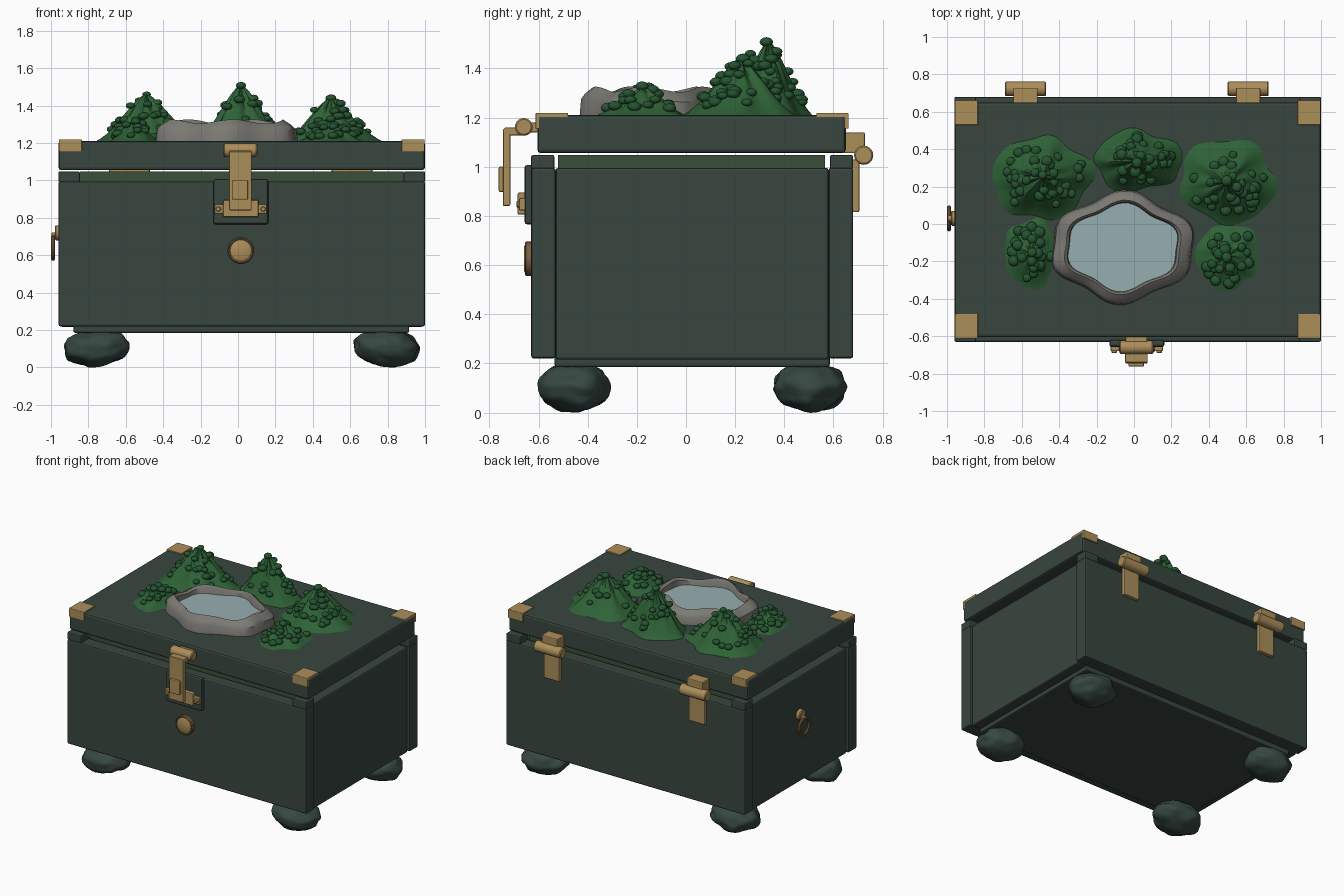
import bpy, bmesh, math, random
from mathutils import Vector, noise

if "Cube" in bpy.data.objects:
    bpy.data.objects.remove(bpy.data.objects["Cube"])

random.seed(4)


def material(name, r, g, b):
    m = bpy.data.materials.new(name)
    lin = [((c / 255 + 0.055) / 1.055) ** 2.4 for c in (r, g, b)]
    m.diffuse_color = (*lin, 1)
    m.use_nodes = True
    m.node_tree.nodes["Principled BSDF"].inputs["Base Color"].default_value = m.diffuse_color
    return m


DARK = material("dark green paint", 56, 70, 63)
FOOT = material("foot green", 54, 72, 66)
LINING = material("lining green", 58, 80, 56)
BRASS = material("brass", 172, 142, 90)
BRONZE = material("bronze", 122, 96, 60)
STONE = material("stone", 124, 122, 116)
WATER = material("water", 150, 174, 176)
HILL = material("hill green", 46, 98, 54)
BUSH = material("bush green", 36, 84, 48)


def finish(bm, name, mat, smooth=None):
    bmesh.ops.recalc_face_normals(bm, faces=bm.faces)
    me = bpy.data.meshes.new(name)
    bm.to_mesh(me)
    bm.free()
    ob = bpy.data.objects.new(name, me)
    bpy.context.collection.objects.link(ob)
    me.materials.append(mat)
    if smooth:
        bpy.ops.object.select_all(action='DESELECT')
        ob.select_set(True)
        bpy.context.view_layer.objects.active = ob
        bpy.ops.object.shade_smooth_by_angle(angle=math.radians(smooth))
    return ob


def box(name, lo, hi, mat, bevel=0.006):
    bm = bmesh.new()
    bmesh.ops.create_cube(bm, size=1)
    for v in bm.verts:
        v.co = [lo[i] + (v.co[i] + 0.5) * (hi[i] - lo[i]) for i in range(3)]
    if bevel:
        bmesh.ops.bevel(bm, geom=bm.edges[:], offset=bevel, segments=2,
                        profile=0.5, affect='EDGES')
    return finish(bm, name, mat)


def lathe(name, profile, centre, axis, mat, n=28, closed=False):
    """Spin (radius, offset along axis) pairs about an x or y axis."""
    bm = bmesh.new()
    rings = []
    for r, h in profile:
        ring = []
        for i in range(n):
            a = 2 * math.pi * i / n
            p = (h, r * math.cos(a), r * math.sin(a)) if axis == 'x' else \
                (r * math.cos(a), h, r * math.sin(a))
            ring.append(bm.verts.new(Vector(centre) + Vector(p)))
        rings.append(ring)
    pairs = list(zip(rings, rings[1:]))
    if closed:
        pairs.append((rings[-1], rings[0]))
    else:
        bm.faces.new(rings[0])
        bm.faces.new(rings[-1])
    for a, b in pairs:
        for i in range(n):
            j = (i + 1) % n
            bm.faces.new((a[i], a[j], b[j], b[i]))
    return finish(bm, name, mat, 35)


def rod(name, centre, r, half, axis, mat):
    c = min(0.006, r * 0.3)
    return lathe(name, [(r - c, -half), (r, -half + c), (r, half - c), (r - c, half)],
                 centre, axis, mat)


CX, CY = 0.02, 0.025   # chest centre

# Chest walls, floor and lining
box("front_wall", (-0.96, -0.63, 0.22), (1.0, -0.53, 0.995), DARK, 0.01)
box("back_wall", (-0.96, 0.58, 0.22), (1.0, 0.68, 0.995), DARK, 0.01)
box("left_wall", (-0.945, -0.53, 0.215), (-0.85, 0.58, 0.995), DARK, 0.01)
box("right_wall", (0.89, -0.53, 0.215), (0.985, 0.58, 0.995), DARK, 0.01)
box("floor", (-0.88, -0.535, 0.185), (0.915, 0.585, 0.26), DARK, 0.01)
box("lining", (-0.845, -0.52, 0.9), (0.885, 0.565, 1.048), LINING, 0)

# Lid
box("lid", (-0.96, -0.605, 1.055), (1.0, 0.65, 1.21), DARK, 0.015)

# Corner blocks, brass lid corners and lumpy feet
for sx in (-1, 1):
    for sy in (-1, 1):
        def span(c, s, a, b):
            return sorted((c + s * a, c + s * b))
        x = span(CX, sx, 0.865, 0.98)
        y = span(CY, sy, 0.56, 0.655)
        box("corner_block", (x[0], y[0], 0.99), (x[1], y[1], 1.048), DARK, 0.008)
        x = span(CX, sx, 0.855, 0.977)
        y = span(CY, sy, 0.505, 0.635)
        box("lid_corner_top", (x[0], y[0], 1.2), (x[1], y[1], 1.219), BRASS, 0.003)
        y = span(CY, sy, 0.618, 0.637)
        box("lid_corner_side", (x[0], y[0], 1.155), (x[1], y[1], 1.217), BRASS, 0.003)

        bm = bmesh.new()
        bmesh.ops.create_icosphere(bm, subdivisions=4, radius=1)
        shift = Vector((sx * 3, sy * 5, 1))
        for v in bm.verts:
            k = 1 + 0.13 * noise.noise(v.co * 1.8 + shift) + 0.04 * noise.noise(v.co * 4 + shift)
            p = v.co * k
            v.co = (CX + sx * 0.775 + p.x * 0.17, CY + sy * 0.48 + p.y * 0.145,
                    0.106 + p.z * 0.1 + sx * p.x * -0.008)
        finish(bm, "foot", FOOT, 60)

# Back hinges
for x in (-0.58, 0.61):
    box("hinge_block", (x - 0.065, 0.64, 1.055), (x + 0.065, 0.728, 1.14), BRASS)
    rod("hinge_barrel", (x, 0.723, 1.047), 0.039, 0.11, 'x', BRASS)
    box("hinge_leaf", (x - 0.065, 0.674, 0.815), (x + 0.065, 0.705, 1.03), BRASS)

# Latch: backing plate, bracket, barrel and hanging strap
box("latch_plate", (-0.132, -0.657, 0.765), (0.162, -0.62, 1.008), DARK, 0.012)
box("latch_bracket", (-0.08, -0.685, 0.805), (0.11, -0.65, 0.895), BRASS)
box("latch_bar", (-0.125, -0.68, 0.822), (0.155, -0.65, 0.872), BRASS)
for x in (-0.105, 0.135):
    rod("latch_stud", (x, -0.682, 0.847), 0.014, 0.008, 'y', BRASS)
box("latch_mount", (-0.045, -0.66, 1.14), (0.07, -0.6, 1.18), BRASS)
rod("latch_barrel", (0.013, -0.66, 1.162), 0.036, 0.09, 'x', BRASS)
box("latch_arm", (-0.047, -0.74, 1.128), (0.073, -0.66, 1.16), BRASS)
box("latch_strap", (-0.047, -0.745, 0.84), (0.073, -0.715, 1.155), BRASS)
box("latch_tab", (-0.03, -0.762, 0.897), (0.053, -0.74, 1.0), BRASS)

# Front medallion
c = (0.015, -0.63, 0.625)
lathe("medallion_rim", [(0.07, 0.005), (0.07, -0.02), (0.064, -0.026), (0.056, -0.02)],
      c, 'y', BRONZE)
lathe("medallion_face", [(0.057, 0), (0.057, -0.025), (0.05, -0.029)], c, 'y', BRASS)

# Ring handle on the left wall
rod("handle_stud", (-0.962, 0.03, 0.72), 0.04, 0.017, 'x', BRASS)
rod("handle_pin", (-0.978, 0.03, 0.705), 0.016, 0.02, 'x', BRASS)
lathe("handle_ring", [(0.059 + 0.011 * math.cos(t * math.pi / 4),
                       0.011 * math.sin(t * math.pi / 4)) for t in range(8)],
      (-0.989, 0.03, 0.64), 'x', BRONZE, 36, True)

# Pond: lobed stone rim with a water sheet
PX, PY, LID = -0.06, -0.125, 1.205


def pond_point(a, k, z):
    lobe = 1 + 0.055 * math.cos(6 * a + 0.4 + math.pi / 2 * 2) + 0.03 * math.cos(4 * a)
    return (PX + 0.38 * k * lobe * math.cos(a), PY + 0.285 * k * lobe * math.sin(a), z)


bm = bmesh.new()
N = 64
rim = [(1.0, LID), (0.98, LID + 0.065), (0.93, LID + 0.085), (0.82, LID + 0.11),
       (0.78, LID + 0.095), (0.75, LID)]
loops = []
for k, z in rim:
    ring = []
    for i in range(N):
        a = 2 * math.pi * i / N
        wave = 1 + 0.1 * math.cos(5 * a + 1)
        ring.append(bm.verts.new(pond_point(a, k, LID + (z - LID) * wave)))
    loops.append(ring)
for p, q in zip(loops, loops[1:]):
    for i in range(N):
        j = (i + 1) % N
        bm.faces.new((p[i], p[j], q[j], q[i]))
finish(bm, "pond_rim", STONE, 35)
bm = bmesh.new()
bm.faces.new([bm.verts.new(pond_point(2 * math.pi * i / N, 0.775, LID + 0.06)) for i in range(N)])
finish(bm, "pond_water", WATER)


# Hills with folded slopes, scattered with pebble-like bushes
def hill(name, x, y, rx, ry, height, seed, bushes):
    def surface(a, r):
        d = Vector((math.cos(a), math.sin(a), seed))
        edge = 1 + 0.16 * noise.noise(d * 1.7) + 0.05 * math.sin(5 * a + seed)
        fold = 0.05 * math.sin(9 * a + seed * 2) * r * (1 - r) * 4
        drop = 1 - (0.8 * r + 0.9 * r * r - 0.7 * r ** 3)
        return Vector((x + rx * edge * r * math.cos(a), y + ry * edge * r * math.sin(a),
                       LID + height * max(0, drop * (1 + fold * 2))))
    bm = bmesh.new()
    n, m = 48, 9
    top = bm.verts.new(surface(0, 0))
    rings = [[bm.verts.new(surface(2 * math.pi * i / n, k / m)) for i in range(n)]
             for k in range(1, m + 1)]
    for i in range(n):
        j = (i + 1) % n
        bm.faces.new((top, rings[0][i], rings[0][j]))
        for p, q in zip(rings, rings[1:]):
            bm.faces.new((p[i], q[i], q[j], p[j]))
    finish(bm, name, HILL, 40)

    bm = bmesh.new()
    for b in range(bushes):
        r = 0.05 + 0.72 * math.sqrt(b / bushes)
        c = surface(random.uniform(0, 2 * math.pi), r)
        s = random.uniform(0.023, 0.031)
        made = bmesh.ops.create_icosphere(bm, subdivisions=2, radius=1)
        for v in made['verts']:
            v.co = c + Vector((v.co.x * s, v.co.y * s, v.co.z * s * 0.7 + 0.006))
    finish(bm, name + "_bushes", BUSH, 50)


hill("back_left_hill", -0.49, 0.25, 0.27, 0.22, 0.26, 1.3, 34)
hill("back_middle_hill", 0.015, 0.335, 0.235, 0.165, 0.31, 5.1, 32)
hill("back_right_hill", 0.495, 0.22, 0.27, 0.23, 0.24, 2.7, 34)
hill("front_left_hill", -0.55, -0.16, 0.145, 0.21, 0.12, 7.4, 26)
hill("front_right_hill", 0.50, -0.17, 0.18, 0.19, 0.12, 3.9, 26)
